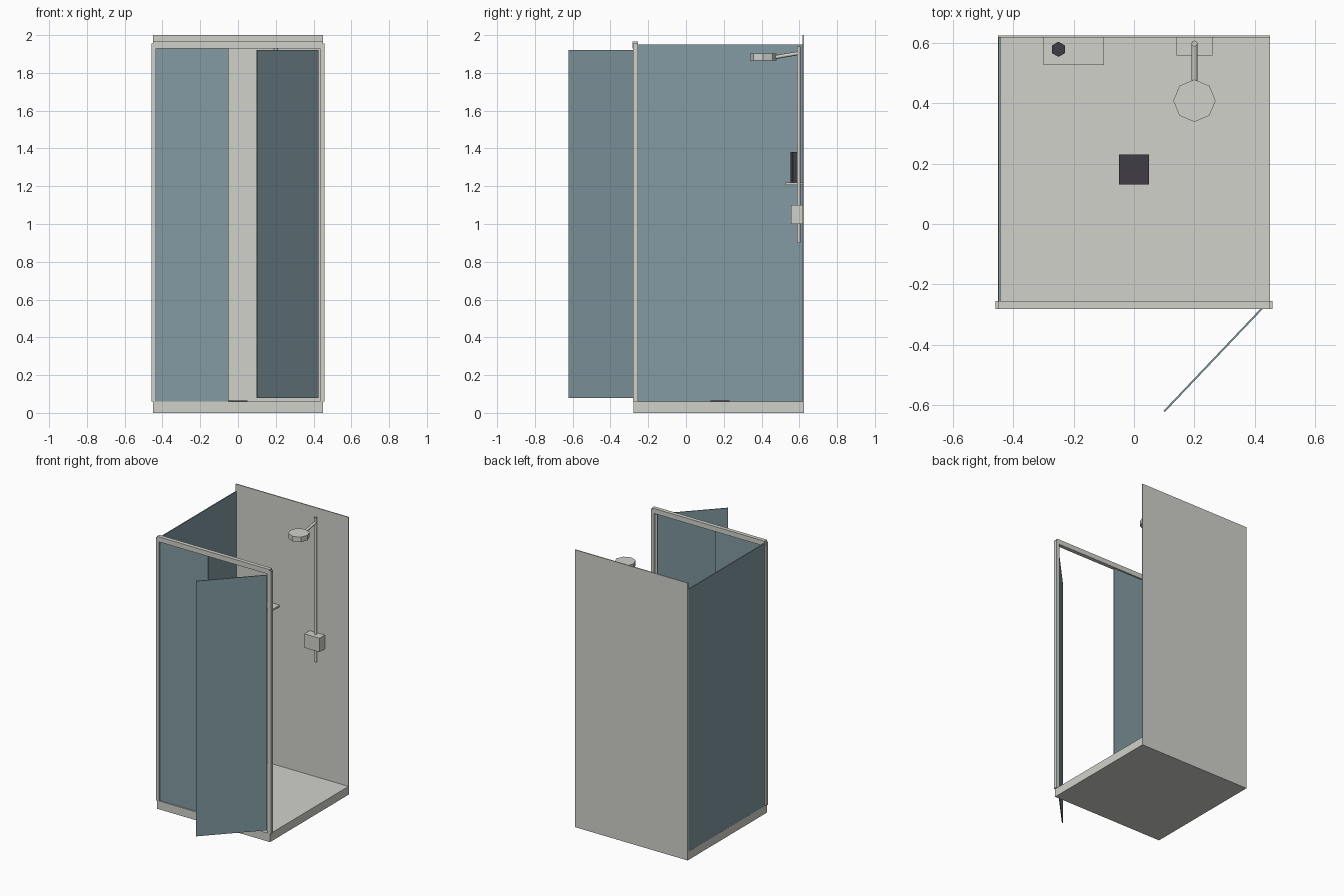
import bpy
from math import radians
from mathutils import Vector

cube = bpy.data.objects.get("Cube")
if cube:
    bpy.data.objects.remove(cube, do_unlink=True)


def material(name, rgb):
    m = bpy.data.materials.new(name)
    m.use_nodes = True
    m.diffuse_color = (*rgb, 1)
    m.node_tree.nodes["Principled BSDF"].inputs["Base Color"].default_value = (*rgb, 1)
    return m


grey = material("pale grey", (0.64, 0.64, 0.60))
glass = material("blue grey glass", (0.23, 0.33, 0.37))
dark = material("charcoal", (0.05, 0.047, 0.058))


def box(name, mat, x, y, z):
    """Box from (min, max) pairs on each axis."""
    bpy.ops.mesh.primitive_cube_add(size=1)
    ob = bpy.context.object
    ob.name = name
    ob.location = [(a + b) / 2 for a, b in (x, y, z)]
    ob.scale = [b - a for a, b in (x, y, z)]
    ob.data.materials.append(mat)
    return ob


def rod(name, mat, start, end, radius, sides, turn=0):
    """Prism running from start to end."""
    start, end = Vector(start), Vector(end)
    axis = end - start
    bpy.ops.mesh.primitive_cylinder_add(vertices=sides, radius=radius, depth=axis.length)
    ob = bpy.context.object
    ob.name = name
    ob.location = (start + end) / 2
    if axis.x or axis.y:
        ob.rotation_euler = axis.to_track_quat('Z', 'Y').to_euler()
    else:
        ob.rotation_euler.z = radians(turn)
    ob.data.materials.append(mat)
    return ob


# Tray, drain and back wall
box("tray", grey, (-0.45, 0.45), (-0.278, 0.618), (0, 0.06))
box("drain", dark, (-0.05, 0.05), (0.13, 0.23), (0.058, 0.065))
box("back_wall", grey, (-0.45, 0.45), (0.617, 0.624), (0, 2))

# Front frame
for side, s in (("left", 1), ("right", -1)):
    box(side + "_post", grey, sorted((s * 0.433, s * 0.459)), (-0.281, -0.255), (0.06, 1.955))
box("top_rail", grey, (-0.45, 0.45), (-0.282, -0.254), (1.93, 1.966))

# Glass panels
box("side_glass", glass, (-0.449, -0.442), (-0.27, 0.617), (0.06, 1.95))
box("front_glass", glass, (-0.435, -0.05), (-0.271, -0.265), (0.06, 1.932))

# Open door, swung out from its hinge on the left post
hinge, tip = Vector((0.424, -0.279, 1.0)), Vector((0.1, -0.62, 1.0))
span = tip - hinge
door = box("door", glass, (0, span.length), (-0.003, 0.003), (0.08, 1.92))
door.location = (hinge + tip) / 2
door.rotation_euler.z = span.to_2d().angle_signed(Vector((1, 0)))

# Shelf and bottle
box("shelf", grey, (-0.3, -0.1), (0.526, 0.618), (1.207, 1.22))
rod("bottle", dark, (-0.25, 0.578, 1.22), (-0.25, 0.578, 1.38), 0.025, 6)

# Shower fittings
box("mixer", grey, (0.14, 0.26), (0.557, 0.618), (1.0, 1.1))
riser = rod("riser_rail", grey, (0.2, 0.597, 0.9), (0.2, 0.597, 1.94), 0.01, 8)
arm = rod("shower_arm", grey, (0.2, 0.6, 1.905), (0.2, 0.46, 1.881), 0.01, 8)
rod("shower_head", grey, (0.2, 0.408, 1.866), (0.2, 0.408, 1.902), 0.07, 8)

for ob in (riser, arm):
    bpy.ops.object.select_all(action='DESELECT')
    ob.select_set(True)
    bpy.context.view_layer.objects.active = ob
    bpy.ops.object.shade_smooth_by_angle(angle=radians(50))
